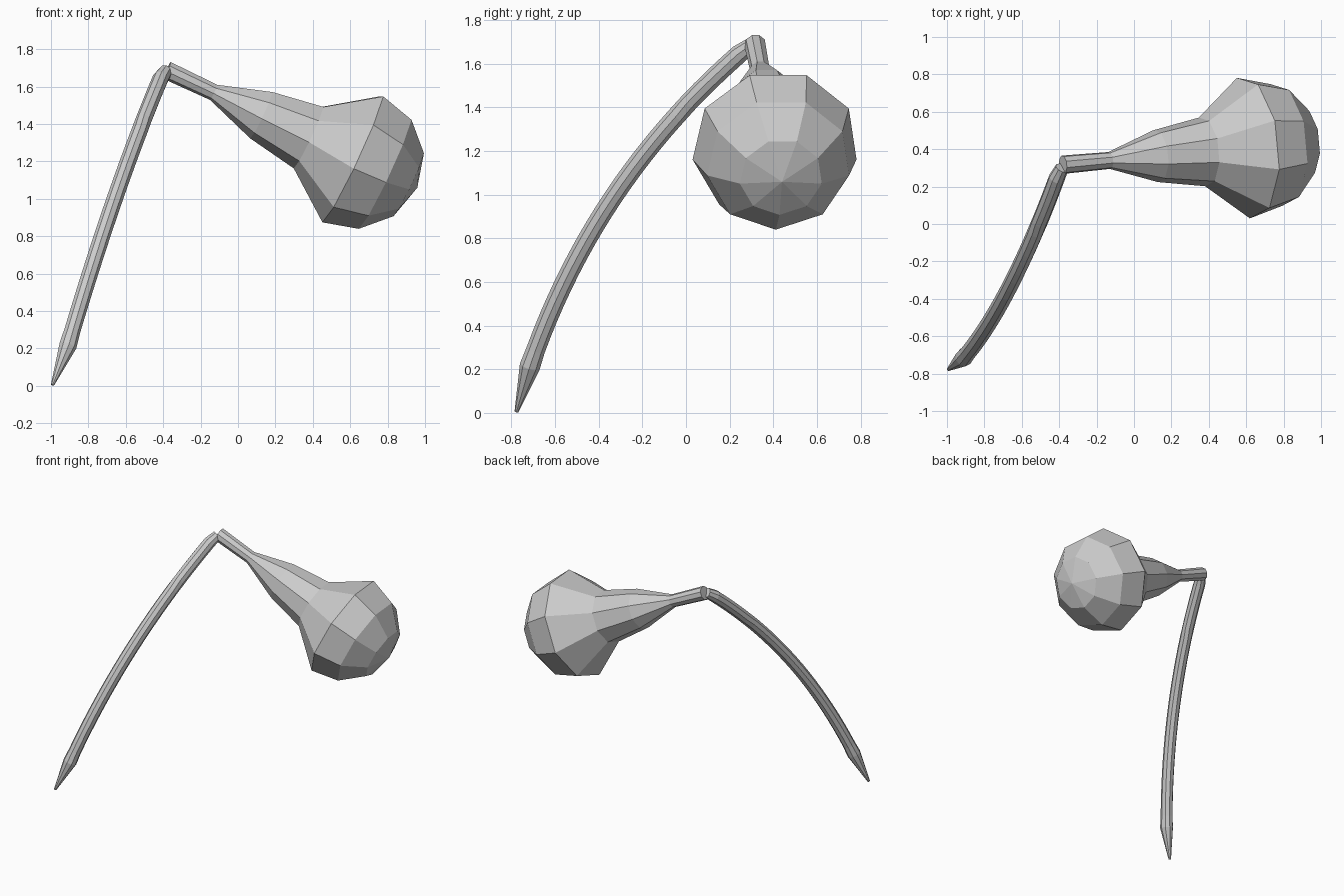
import bpy, bmesh, math
from mathutils import Vector

if "Cube" in bpy.data.objects:
    bpy.data.objects.remove(bpy.data.objects["Cube"])

SIDES = 9


def loft(name, path, radii):
    """Faceted tube of nine-sided rings; one corner of every ring points down."""
    bm = bmesh.new()
    rings = []
    for i, p in enumerate(path):
        t = (path[min(i + 1, len(path) - 1)] - path[max(i - 1, 0)]).normalized()
        down = Vector((0, 0, -1)) if abs(t.z) < 0.7 else Vector((1, 0, 0))
        u = (down - t * down.dot(t)).normalized()
        v = t.cross(u)
        ring = []
        for k in range(SIDES):
            a = 2 * math.pi * k / SIDES
            ring.append(bm.verts.new(p + (u * math.cos(a) + v * math.sin(a)) * radii[i]))
        rings.append(ring)
    for a, b in zip(rings, rings[1:]):
        # align ring starts so the strips do not twist
        s = min(range(SIDES), key=lambda n: sum(
            ((b[(k + n) % SIDES].co - a[k].co).length for k in range(SIDES))))
        b[:] = b[s:] + b[:s]
        for k in range(SIDES):
            j = (k + 1) % SIDES
            bm.faces.new((a[k], a[j], b[j], b[k]))
    bm.faces.new(rings[0][::-1])
    bm.faces.new(rings[-1])
    bmesh.ops.remove_doubles(bm, verts=bm.verts, dist=0.0005)
    bmesh.ops.recalc_face_normals(bm, faces=bm.faces)
    mesh = bpy.data.meshes.new(name)
    bm.to_mesh(mesh)
    bm.free()
    obj = bpy.data.objects.new(name, mesh)
    bpy.context.collection.objects.link(obj)
    return obj


# club head: flared neck running into a half-sphere end
start = Vector((-0.38, 0.317, 1.688))
axis = Vector((1, 0.092, -0.47))
scale = axis.length
profile = [(0, 0.05), (0.25, 0.046), (0.505, 0.141), (0.757, 0.187), (0.993, 0.383)]
R = 0.383
for deg in (30, 60, 89.95):
    a = math.radians(deg)
    profile.append((0.993 + R * math.sin(a) / scale, R * math.cos(a)))
loft("club_head", [start + axis * d for d, r in profile], [r for d, r in profile])

# curved handle: circular bow between its two ends
a, b = Vector((-0.91, -0.715, 0.215)), Vector((-0.413, 0.245, 1.645))
bow = Vector((0, -0.083, 0.055)) * 1.15
N = 22
path = [a.lerp(b, i / N) + bow * (4 * (i / N) * (1 - i / N)) for i in range(N + 1)]
radii = [0.048] + [0.044] * N

# pointed butt below, short joint to the head above
path = [Vector((-0.992, -0.777, 0.005))] + path + [Vector((-0.385, 0.30, 1.685))]
radii = [0.009] + radii + [0.036]
loft("handle", path, radii)
